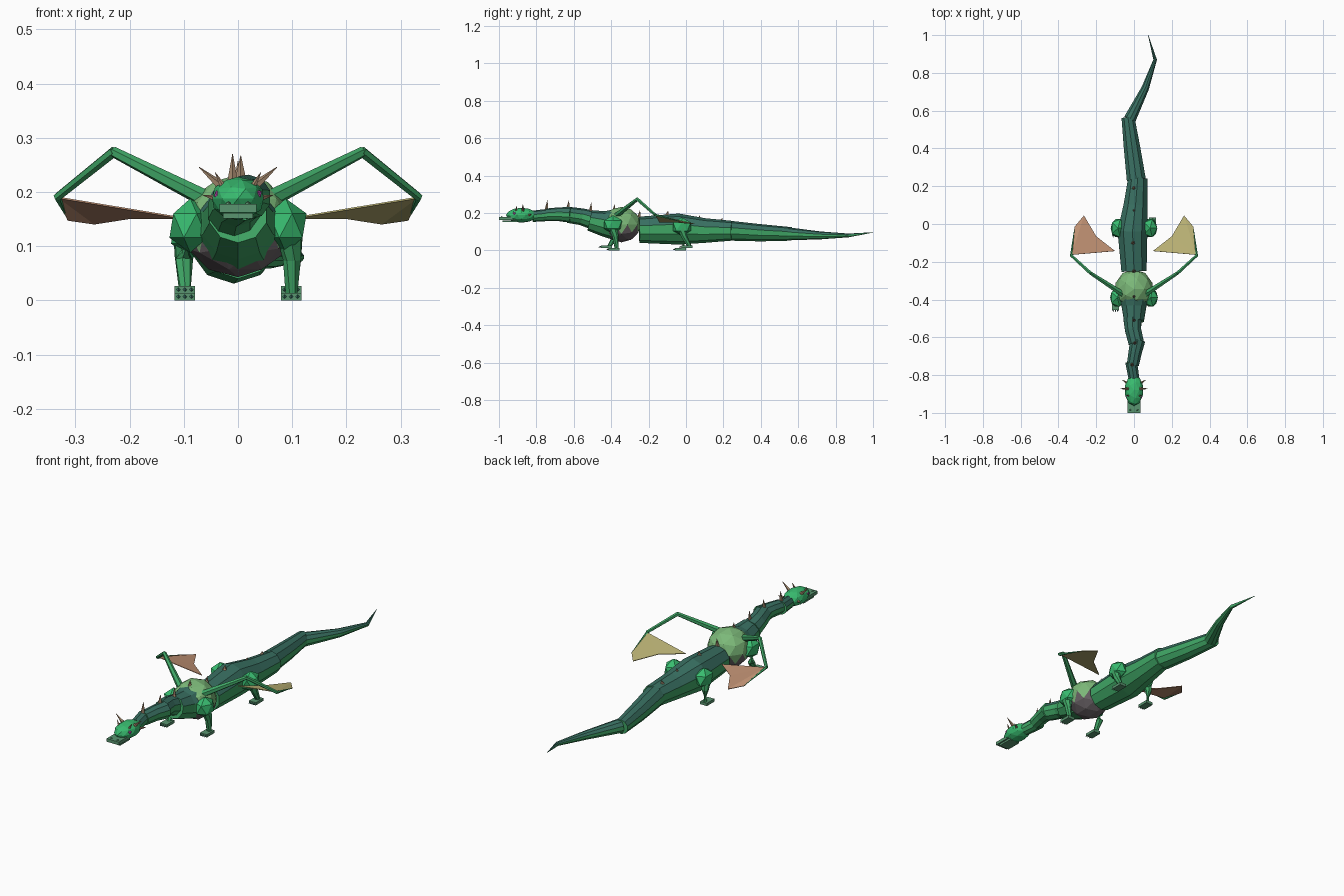
import bpy, bmesh
from mathutils import Vector, Matrix

if "Cube" in bpy.data.objects:
    bpy.data.objects.remove(bpy.data.objects["Cube"])


def material(name, r, g, b):
    m = bpy.data.materials.new(name)
    m.diffuse_color = (r, g, b, 1)
    m.use_nodes = True
    m.node_tree.nodes["Principled BSDF"].inputs["Base Color"].default_value = m.diffuse_color
    return m


GREEN = material("green", 0.05, 0.38, 0.13)
TEAL = material("dark_teal", 0.04, 0.16, 0.12)
BRIGHT = material("bright_green", 0.04, 0.50, 0.16)
PALE = material("pale_green", 0.20, 0.48, 0.19)
BELLY = material("belly_grey", 0.14, 0.12, 0.13)
FOOT = material("foot_green", 0.10, 0.30, 0.16)
HORN = material("horn", 0.36, 0.24, 0.15)
PINK = material("eye_pink", 0.6, 0.08, 0.5)
TAN = material("tan_membrane", 0.52, 0.28, 0.17)
OLIVE = material("olive_membrane", 0.50, 0.45, 0.18)


def finish(bm, name, mats, pick=None):
    """Turn a bmesh into a flat-shaded object; pick chooses a material slot by face."""
    bmesh.ops.recalc_face_normals(bm, faces=bm.faces)
    bm.normal_update()
    if pick:
        for f in bm.faces:
            f.material_index = pick(f)
    me = bpy.data.meshes.new(name)
    bm.to_mesh(me)
    bm.free()
    for m in mats:
        me.materials.append(m)
    ob = bpy.data.objects.new(name, me)
    bpy.context.collection.objects.link(ob)
    return ob


def tube(name, path, sides=10, mats=(GREEN,), pick=None):
    """Loft rings through (x, y, z, radius) stations."""
    bm = bmesh.new()
    pts = [Vector(p[:3]) for p in path]
    rings = []
    for i, p in enumerate(pts):
        d = pts[min(i + 1, len(pts) - 1)] - pts[max(i - 1, 0)]
        q = d.to_track_quat('Z', 'Y').to_matrix().to_4x4()
        mat = Matrix.Translation(p) @ q
        rings.append(bmesh.ops.create_circle(bm, segments=sides, radius=path[i][3],
                                             matrix=mat, cap_ends=False)["verts"])
    for a, b in zip(rings, rings[1:]):
        for i in range(sides):
            j = (i + 1) % sides
            bm.faces.new((a[i], a[j], b[j], b[i]))
    bm.faces.new(rings[0])
    bm.faces.new(rings[-1])
    return finish(bm, name, mats, pick)


def ball(name, loc, scale, mat, sub=1):
    bm = bmesh.new()
    bmesh.ops.create_icosphere(bm, subdivisions=sub, radius=1,
                               matrix=Matrix.Translation(loc) @ Matrix.Diagonal((*scale, 1)))
    return finish(bm, name, (mat,))


def box(name, loc, size, mat):
    bm = bmesh.new()
    bmesh.ops.create_cube(bm, size=1, matrix=Matrix.Translation(loc) @ Matrix.Diagonal((*size, 1)))
    return finish(bm, name, (mat,))


def spike(name, base, tip, r, mat=HORN, sides=5):
    return tube(name, [(*base, r), (*tip, 0.0006)], sides, (mat,))


# Winding neck, body and tail: teal along the back, green below
segments = {
    "neck_base": [(0, -.37, .138, .086), (0, -.44, .143, .068), (0, -.515, .16, .055)],
    "neck_lower": [(-.008, -.505, .165, .05), (-.005, -.56, .18, .045), (.012, -.63, .19, .043)],
    "neck_middle": [(.02, -.615, .19, .042), (.006, -.68, .193, .037), (-.006, -.745, .19, .034)],
    "neck_upper": [(-.015, -.73, .19, .033), (0, -.82, .182, .03)],
    "body": [(0, -.25, .11, .07), (-.008, -.04, .114, .083), (.008, .1, .106, .066),
             (.02, .245, .105, .053)],
    "tail_base": [(.012, .235, .105, .053), (-.01, .4, .094, .046), (-.032, .565, .088, .036)],
    "tail_end": [(-.022, .555, .088, .034), (.06, .72, .08, .021), (.112, .87, .08, .01),
                 (.075, 1.0, .096, .001)],
}
for name, path in segments.items():
    tube(name, path, 10, (GREEN, TEAL), lambda f: int(f.normal.z > 0.45))

# Round chest with a grey underside
bm = bmesh.new()
bmesh.ops.create_icosphere(bm, subdivisions=2, radius=1, matrix=Matrix.Translation(
    (0, -.345, .138)) @ Matrix.Diagonal((.103, .105, .095, 1)))
finish(bm, "chest", (PALE, BELLY), lambda f: int(f.normal.z < -0.3))

# Head, snout and lower jaw
ball("head", (0, -.88, .188), (.05, .083, .04), BRIGHT, 2)
box("snout", (0, -.955, .170), (.068, .09, .016), FOOT)
box("jaw", (0, -.94, .156), (.056, .08, .010), FOOT)

# Spines along the back: (x, y, base z, tip z)
for i, (x, y, z, t) in enumerate([
        (-.01, -.745, .215, .27), (.005, -.63, .222, .267), (0, -.51, .205, .257),
        (0, -.385, .21, .245), (0, -.25, .175, .215), (-.005, -.1, .188, .212),
        (0, .07, .165, .187), (0, .19, .155, .172)]):
    spike(f"spine_{i}", (x, y, z), (x, y + .004, t), .011)

# Mirrored features: eyes, horns, limbs and wings
for s, side in ((1, "left"), (-1, "right")):
    ball(f"eye_{side}", (s * .034, -.915, .196), (.011, .012, .010), PINK)
    ball(f"nostril_{side}", (s * .018, -.985, .178), (.006, .006, .005), FOOT)
    spike(f"head_horn_{side}", (s * .028, -.872, .208), (s * .072, -.872, .246), .010)
    spike(f"brow_horn_{side}", (s * .025, -.91, .205), (s * .042, -.905, .236), .007)
    spike(f"cheek_horn_{side}", (s * .038, -.84, .188), (s * .064, -.825, .194), .007)

    # Legs in a walking pose: one foot of each pair forward
    for part, y, sx, foot_y, foot_z in (
            ("front", -.39, .088, -.385 if s > 0 else -.425, .007 if s > 0 else .020),
            ("hind", -.022, .085, .005 if s > 0 else -.03, .020 if s > 0 else .007)):
        ball(f"{part}_haunch_{side}", (s * sx, y, .138 if part == "front" else .127),
             (.043, .056, .05), BRIGHT)
        tube(f"{part}_leg_{side}", [(s * .095, y, .125, .026), (s * .1, y + .012, .075, .017),
                                    (s * .098, foot_y + .015, foot_z, .011)], 7)
        box(f"{part}_foot_{side}", (s * .098, foot_y, foot_z), (.038, .06, .014), FOOT)
        for k in (-1, 0, 1):
            spike(f"{part}_claw_{side}_{k}", (s * .098 + k * .012, foot_y - .03, foot_z),
                  (s * .098 + k * .012, foot_y - .042, foot_z - .003), .004, TEAL, 4)

    # Wing arm, finger and membrane
    tube(f"wing_upper_arm_{side}", [(s * .03, -.39, .172, .018), (s * .23, -.26, .274, .010)], 6)
    tube(f"wing_forearm_{side}", [(s * .228, -.262, .275, .010), (s * .334, -.165, .19, .008)], 6)
    ball(f"wing_elbow_{side}", (s * .229, -.261, .273), (.010, .010, .009), GREEN)
    spike(f"wing_finger_{side}", (s * .332, -.168, .19), (s * .314, -.015, .15), .007, GREEN)
    bm = bmesh.new()
    hub, *edge = [bm.verts.new((s * x, y, z)) for x, y, z in (
        (.33, -.163, .191), (.315, -.015, .15), (.265, .045, .143), (.2, -.065, .153),
        (.1, -.143, .153))]
    for a, b in zip(edge, edge[1:]):
        bm.faces.new((hub, a, b))
    wing = finish(bm, f"wing_membrane_{side}", (OLIVE if s > 0 else TAN,))
    wing.modifiers.new("thickness", 'SOLIDIFY').thickness = 0.003
